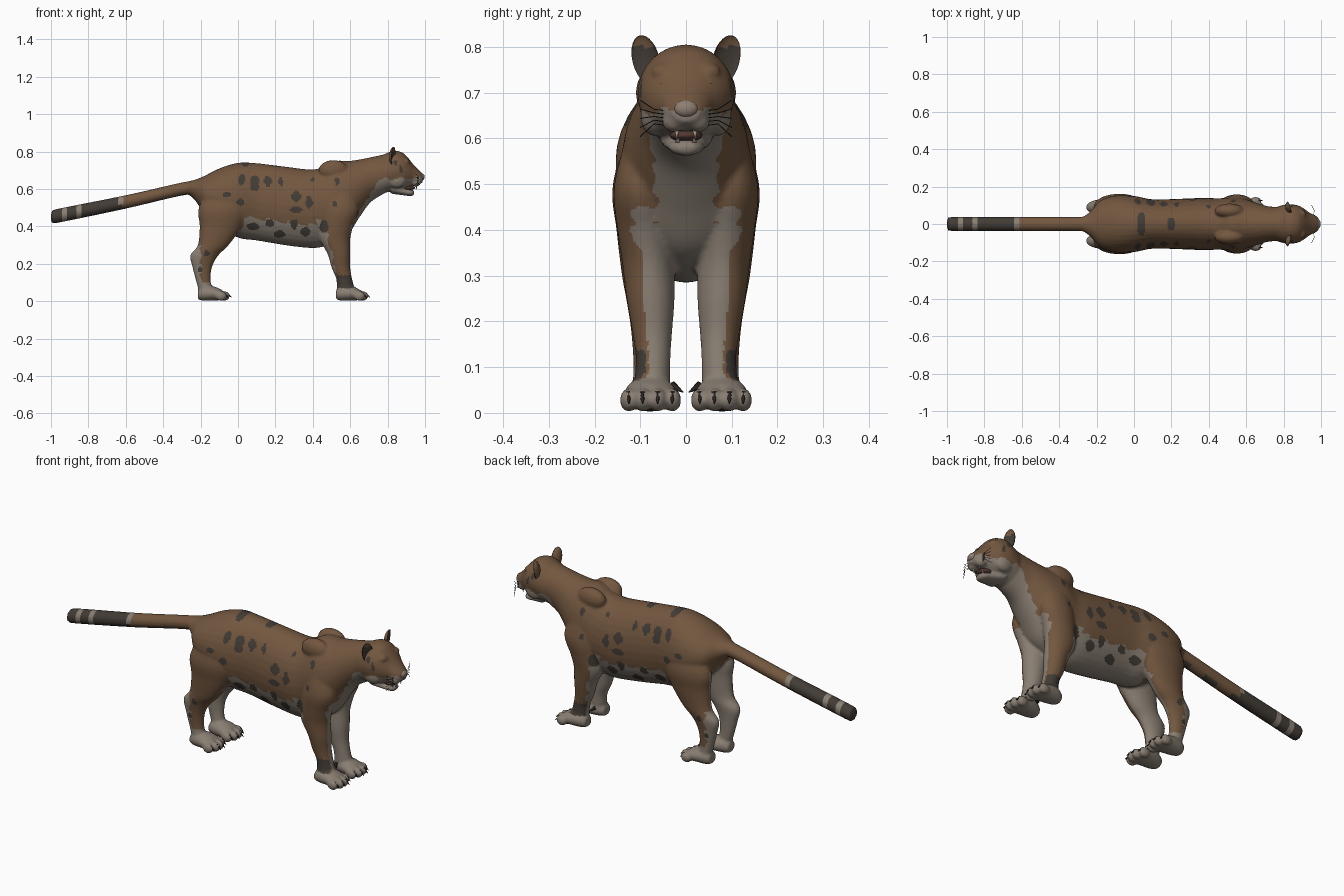
import bpy, bmesh, math
from mathutils import Vector, Matrix

cube = bpy.data.objects.get("Cube")
if cube:
    bpy.data.objects.remove(cube, do_unlink=True)


def material(name, r, g, b):
    m = bpy.data.materials.new(name)
    m.use_nodes = True
    m.diffuse_color = (r, g, b, 1)
    bsdf = m.node_tree.nodes["Principled BSDF"]
    bsdf.inputs["Base Color"].default_value = (r, g, b, 1)
    bsdf.inputs["Roughness"].default_value = 0.8
    return m


TAWNY = material("tawny fur", .17, .095, .05)
CREAM = material("cream fur", .25, .21, .17)
DARK = material("dark markings", .055, .045, .036)
BLACK = material("claw black", .02, .017, .015)
NOSE = material("nose pink", .27, .21, .17)
MOUTH = material("mouth red", .09, .04, .03)
IVORY = material("tooth ivory", .42, .38, .3)


def spline(rows, steps=5):
    """Smoothly interpolate a list of equal length rows."""
    out = []
    for i in range(len(rows) - 1):
        p0, p1, p2, p3 = (rows[min(max(i + k, 0), len(rows) - 1)] for k in (-1, 0, 1, 2))
        for s in range(steps):
            t = s / steps
            out.append([b + t * ((c - a) + t * ((2*a - 5*b + 4*c - d) + t * (3*b - a - 3*c + d))) / 2
                        for a, b, c, d in zip(p0, p1, p2, p3)])
    return out + [list(rows[-1])]


def loft(bm, rows, axis, sides=32):
    """Closed tube of ellipses; a row is position, then low/high for the two other axes."""
    rings = []
    for t, u0, u1, v0, v1 in spline(rows):
        ring = []
        for k in range(sides):
            a = math.tau * k / sides
            u = (u0 + u1) / 2 + (u1 - u0) / 2 * math.cos(a)
            v = (v0 + v1) / 2 + (v1 - v0) / 2 * math.sin(a)
            ring.append(bm.verts.new((t, u, v) if axis == "x" else (u, v, t)))
        rings.append(ring)
    for r, q in zip(rings, rings[1:]):
        for k in range(sides):
            bm.faces.new((r[k - 1], r[k], q[k], q[k - 1]))
    bm.faces.new(rings[0])
    bm.faces.new(rings[-1])


def ball(bm, centre, size):
    mat = Matrix.Translation(centre) @ Matrix.Diagonal((*size, 1))
    bmesh.ops.create_uvsphere(bm, u_segments=16, v_segments=10, radius=1, matrix=mat)


def finish(bm, name, mats):
    bmesh.ops.recalc_face_normals(bm, faces=bm.faces)
    me = bpy.data.meshes.new(name)
    bm.to_mesh(me)
    bm.free()
    for m in mats:
        me.materials.append(m)
    me.shade_smooth()
    ob = bpy.data.objects.new(name, me)
    bpy.context.collection.objects.link(ob)
    return ob


# Trunk, head, jaw and tail: x, half width, bottom, top
TRUNK = [(-.27, .04, .575, .64), (-.23, .07, .54, .65), (-.18, .125, .47, .67), (-.1, .152, .40, .71),
         (0, .15, .34, .74), (.1, .132, .325, .738), (.25, .135, .30, .72), (.38, .14, .285, .705),
         (.45, .137, .29, .715), (.52, .142, .315, .75), (.59, .135, .36, .75), (.65, .115, .45, .758),
         (.71, .096, .53, .77), (.78, .09, .575, .785)]
HEAD = [(.74, .08, .58, .77), (.78, .097, .58, .785), (.83, .106, .588, .805), (.875, .1, .595, .797),
        (.905, .085, .605, .772), (.94, .06, .618, .728), (.97, .046, .625, .698), (.988, .03, .637, .683)]
JAW = [(.82, .06, .575, .62), (.88, .045, .567, .605), (.925, .035, .562, .597), (.943, .018, .57, .592)]
TAIL = [(-1, .018, .43, .465), (-.99, .033, .42, .482), (-.96, .037, .42, .495), (-.6, .037, .495, .567),
        (-.3, .038, .565, .635), (-.2, .045, .57, .65)]

# Legs and feet: height, rear, front, inner, outer
FORELEG = [(.64, .48, .60, .05, .12), (.5, .46, .645, .04, .157), (.4, .445, .615, .03, .15),
           (.33, .44, .60, .025, .14), (.25, .48, .60, .025, .13), (.18, .5, .60, .03, .118),
           (.12, .525, .61, .034, .11), (.04, .53, .63, .035, .115)]
HINDLEG = [(.64, -.14, .03, .05, .12), (.5, -.21, .06, .03, .16), (.4, -.205, .02, .035, .152),
           (.3, -.215, -.05, .045, .14), (.245, -.255, -.105, .05, .13), (.18, -.243, -.14, .055, .12),
           (.1, -.222, -.145, .055, .115), (.03, -.2, -.12, .05, .12)]
PAW = [(0, .05, .11, .01, .06), (.03, .035, .125, .003, .08), (.09, .02, .135, .004, .078),
       (.13, .025, .13, .006, .06)]
TOES = [(.14, .03), (.155, .062), (.155, .095), (.138, .125)]
HEELS = (.525, -.215)

coat = bmesh.new()
for table in (TRUNK, HEAD, JAW, TAIL):
    loft(coat, [(x, -w, w, lo, hi) for x, w, lo, hi in table], "x")
for s in (1, -1):
    for leg in (FORELEG, HINDLEG):
        loft(coat, [(z, a, b, s * i, s * o) for z, a, b, i, o in leg], "z")
    for heel in HEELS:
        loft(coat, [(heel + x, s * i, s * o, lo, hi) for x, i, o, lo, hi in PAW], "x")
        for x, y in TOES:
            ball(coat, (heel + x - .013, s * y, .028), (.03, .02, .026))
    # Brow, cheek and whisker pad
    ball(coat, (.895, s * .05, .745), (.025, .027, .02))
    ball(coat, (.85, s * .07, .65), (.05, .03, .045))
    ball(coat, (.95, s * .026, .638), (.03, .027, .025))
    ball(coat, (.51, s * .07, .70), (.08, .04, .055))
coat = finish(coat, "coat", (TAWNY, CREAM, DARK))

# Fuse the overlapping forms into one skin
bpy.context.view_layer.objects.active = coat
fuse = coat.modifiers.new("fuse", "REMESH")
fuse.mode, fuse.voxel_size, fuse.use_smooth_shade = "VOXEL", .007, True
relax = coat.modifiers.new("relax", "SMOOTH")
relax.factor, relax.iterations = .5, 4
for mod in ("fuse", "relax"):
    bpy.ops.object.modifier_apply(modifier=mod)

# Spots on each flank: x, z, half length, half height
SPOTS = [(.02, .65, .02, .03), (.09, .63, .025, .04), (.16, .64, .02, .03), (.23, .64, .012, .025),
         (.31, .56, .025, .03), (.31, .49, .03, .02), (.38, .53, .02, .035), (.4, .65, .012, .012),
         (.53, .64, .012, .02), (-.06, .57, .02, .015), (.01, .53, .02, .02), (.46, .40, .025, .035),
         (.08, .40, .03, .02), (.17, .42, .025, .02), (.22, .36, .03, .02), (.3, .41, .02, .03),
         (.36, .37, .025, .025), (.52, .52, .012, .015), (-.17, .26, .014, .02), (-.2, .17, .014, .014),
         (.04, .74, .025, .02), (.2, .73, .02, .012), (.87, .71, .01, .02), (.84, .74, .012, .015)]


def fur(c, n):
    """0 tawny, 1 cream, 2 dark."""
    x, y, z = c
    out = n.y * (1 if y > 0 else -1)
    wob = .008 * math.sin(70 * x + 3 * math.sin(45 * z))
    if x < -.27:
        if -.94 < x < -.915 or -.865 < x < -.835 or (-.64 < x < -.61 and n.z > -.2):
            return 1
        return 2 if x < -.62 or (n.z < -.8 and math.sin(38 * x) > 0) else 0
    if z < .07:
        return 1
    if z < .14 and x > .53 and out > .45:
        return 2
    for sx, sz, rx, rz in SPOTS:
        if ((x - sx + wob / 2) / rx) ** 2 + ((z - sz) / rz) ** 2 < 1 and (out > 0 or z > .7):
            return 2
    if x > .78:
        return int(z < (.655 if x < .9 else .66) + wob)
    if x > .6 and z > .36:
        return int(z < min(.43 + 1.6 * (x - .62), .645) + wob)
    if x > .42 and z < .44:
        return int(out < .3 or x < .49 - (z - .3) * .2 + wob)
    if x < .03 and z < .5:
        if z < .3 and (x < -.2 + wob or z < .1):
            return 1
        return int(out < .1 or (x > -.02 and z < .35 + (x + .02)))
    return int(.0 < x < .6 and z < .455 - .12 * x + wob)


for p in coat.data.polygons:
    p.material_index = fur(p.center, p.normal)


def cone(bm, base, tip, r):
    axis = Vector(tip) - Vector(base)
    mat = Matrix.Translation((Vector(base) + Vector(tip)) / 2) @ axis.to_track_quat("Z", "Y").to_matrix().to_4x4()
    bmesh.ops.create_cone(bm, cap_ends=True, segments=8, radius1=r, radius2=.001, depth=axis.length, matrix=mat)


# Claws, including the inner dewclaw
claws = bmesh.new()
for s in (1, -1):
    for heel in HEELS:
        for x, y in TOES:
            cone(claws, (heel + x, s * y, .042), (heel + x + .026, s * y, .02), .008)
    cone(claws, (.56, s * .03, .06), (.58, s * .006, .045), .01)
finish(claws, "claws", [BLACK])

# Ears: cupped shells with a paler inside
ears = bmesh.new()
for s in (1, -1):
    place = (Matrix.Translation((.832, s * .088, .772)) @ Matrix.Rotation(s * -.25, 4, "X")
             @ Matrix.Rotation(s * .35, 4, "Z") @ Matrix.Diagonal((.022, .031, .055, 1)))
    made = bmesh.ops.create_uvsphere(ears, u_segments=20, v_segments=14, radius=1)["verts"]
    for v in made:
        if v.co.x > 0:
            v.co.x *= -.45
    bmesh.ops.transform(ears, matrix=place, verts=made)
ears = finish(ears, "ears", (TAWNY, DARK))
for p in ears.data.polygons:
    p.material_index = int(p.normal.x > .45 and p.center.z < .80)

# Eyes with pale lids
for name, x, y, size, mat in (("eyelids", .913, .046, (.012, .019, .013), CREAM),
                              ("eyes", .919, .047, (.01, .013, .009), BLACK)):
    bm = bmesh.new()
    for s in (1, -1):
        ball(bm, (x, s * y, .717), size)
    finish(bm, name, [mat])

# Nose, mouth lining and teeth
bm = bmesh.new()
ball(bm, (.982, 0, .665), (.016, .027, .019))
finish(bm, "nose", [NOSE])
bm = bmesh.new()
ball(bm, (.905, 0, .607), (.042, .036, .014))
finish(bm, "mouth", [MOUTH])
bm = bmesh.new()
for s in (1, -1):
    cone(bm, (.955, s * .02, .622), (.953, s * .02, .597), .006)
    cone(bm, (.93, s * .018, .592), (.935, s * .018, .612), .005)
finish(bm, "teeth", [IVORY])

# Whiskers
hairs = bpy.data.curves.new("whiskers", "CURVE")
hairs.dimensions, hairs.bevel_depth = "3D", .001
for s in (1, -1):
    for k in range(5):
        line = hairs.splines.new("POLY")
        line.points.add(2)
        z = .628 + .008 * k
        for pt, (x, y, dz) in zip(line.points, ((.955, .04, 0), (.965, .07, .004), (.95, .1, .012 * (k - 2)))):
            pt.co = (x, s * y, z + dz, 1)
hairs.materials.append(BLACK)
bpy.context.collection.objects.link(bpy.data.objects.new("whiskers", hairs))
